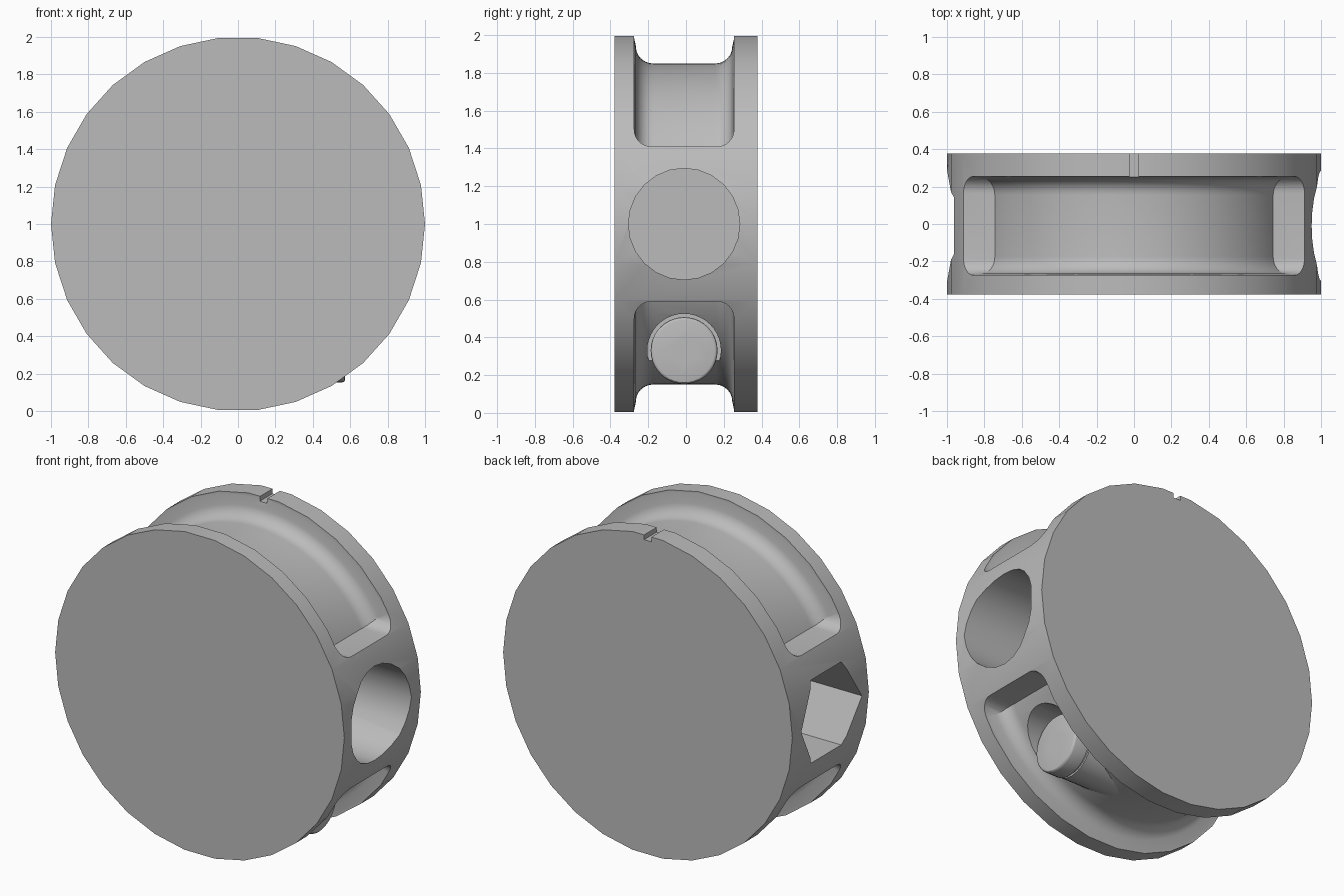
import bpy, bmesh, math
from mathutils import Matrix, Vector

if "Cube" in bpy.data.objects:
    bpy.data.objects.remove(bpy.data.objects["Cube"])

AXIS_Y = -0.01          # middle of groove, holes and screw
SCREW_Z = 0.33


def material(name, value):
    m = bpy.data.materials.new(name)
    m.use_nodes = True
    colour = (value, value, value, 1)
    m.diffuse_color = colour
    m.node_tree.nodes["Principled BSDF"].inputs["Base Color"].default_value = colour
    return m


grey = material("light grey", 0.5)


def finish(name, bm, helper=False):
    bmesh.ops.recalc_face_normals(bm, faces=bm.faces)
    mesh = bpy.data.meshes.new(name)
    bm.to_mesh(mesh)
    bm.free()
    mesh.materials.append(grey)
    ob = bpy.data.objects.new(name, mesh)
    bpy.context.collection.objects.link(ob)
    if helper:
        ob.hide_render = True
    return ob


def prism(name, axis, sides, radius, low, high, centre, turn=0, helper=False, bevel=0):
    """Regular prism along x or y, from low to high on that axis."""
    bm = bmesh.new()
    bmesh.ops.create_cone(bm, cap_ends=True, segments=sides, radius1=radius,
                          radius2=radius, depth=high - low)
    if bevel:
        rim = [e for e in bm.edges if all(v.co.z > 0 for v in e.verts)]
        bmesh.ops.bevel(bm, geom=rim, offset=bevel, segments=3, profile=0.5, affect='EDGES')
    direction = Vector((1, 0, 0)) if axis == "x" else Vector((0, 1, 0))
    spin = Matrix.Rotation(turn, 4, "Z")
    # local x ends up pointing along world z
    tilt = Matrix.Rotation(math.pi / 2, 4, "Y") if axis == "x" else Matrix.Rotation(-math.pi / 2, 4, "X")
    place = Matrix.Translation(Vector(centre) + direction * (low + high) / 2)
    bm.transform(place @ tilt @ spin)
    return finish(name, bm, helper)


def apply_boolean(ob, cutter, operation="DIFFERENCE"):
    mod = ob.modifiers.new("cut", "BOOLEAN")
    mod.operation = operation
    mod.solver = "EXACT"
    mod.object = cutter
    bpy.context.view_layer.objects.active = ob
    bpy.ops.object.modifier_apply(modifier=mod.name)
    bpy.data.objects.remove(cutter)


def box(name, low, high, round_lower=0, lower_sign=1):
    """Box cutter; optionally rounds the two x-edges nearest the middle."""
    bm = bmesh.new()
    low, high = Vector(low), Vector(high)
    bmesh.ops.create_cube(bm, size=1)
    bm.transform(Matrix.Translation((low + high) / 2) @ Matrix.Diagonal((high - low).to_4d()))
    if round_lower:
        target = low.z if lower_sign > 0 else high.z
        edges = [e for e in bm.edges
                 if all(abs(v.co.z - target) < 1e-4 for v in e.verts)
                 and abs(e.verts[0].co.y - e.verts[1].co.y) < 1e-4]
        bmesh.ops.bevel(bm, geom=edges, offset=round_lower, segments=8, profile=0.5, affect='EDGES')
    return finish(name, bm, True)


def groove_ring(name):
    """Ring with a filleted floor, revolved about the wheel axis."""
    half = [(0.275, 1.2), (0.268, 1.0)]
    for i in range(9):
        a = math.radians(90 * i / 8)
        half.append((0.165 + 0.09 * math.cos(a), 0.94 - 0.09 * math.sin(a)))
    profile = half + [(-y, r) for y, r in reversed(half)]
    bm = bmesh.new()
    steps = 90
    rings = []
    for s in range(steps):
        a = math.tau * s / steps
        rings.append([bm.verts.new((r * math.sin(a), y + AXIS_Y, 1 + r * math.cos(a)))
                      for y, r in profile])
    n = len(profile)
    for s in range(steps):
        p, q = rings[s], rings[(s + 1) % steps]
        for i in range(n):
            j = (i + 1) % n
            bm.faces.new((p[i], p[j], q[j], q[i]))
    return finish(name, bm, True)


# Wheel-shaped body with a facet corner at top and bottom
body = prism("disc_body", "y", 30, 1.0, -0.378, 0.378, (0, 0, 1), turn=math.pi / 2)

# Upper and lower rim pockets with rounded ends
for sign in (1, -1):
    ring = groove_ring("pocket_cutter")
    z0, z1 = (1.41, 2.4) if sign > 0 else (-0.4, 0.59)
    clip = box("pocket_clip", (-1.4, AXIS_Y - 0.264, z0), (1.4, AXIS_Y + 0.264, z1), 0.09, sign)
    apply_boolean(ring, clip, "INTERSECT")
    apply_boolean(body, ring)

# Round blind hole on one side, six-sided blind hole on the other
apply_boolean(body, prism("round_hole_cutter", "x", 24, 0.295, 0.25, 1.2,
                          (0, AXIS_Y, 1), helper=True))
apply_boolean(body, prism("hex_hole_cutter", "x", 6, 0.3, -1.2, -0.25,
                          (0, AXIS_Y, 1), helper=True))

# Seat for the screw head, and index notch on the back rim
apply_boolean(body, prism("screw_seat_cutter", "x", 40, 0.195, 0.45, 0.95,
                          (0, AXIS_Y, SCREW_Z), helper=True))
apply_boolean(body, box("notch_cutter", (-0.025, 0.2, 1.965), (0.025, 0.5, 2.2)))

# Clamping screw: sleeve, neck and socket head
sleeve = prism("screw_sleeve", "x", 40, 0.172, 0.0, 0.452, (0, AXIS_Y, SCREW_Z))
neck = prism("screw_neck", "x", 40, 0.16, 0.44, 0.48, (0, AXIS_Y, SCREW_Z))
head = prism("screw_head", "x", 40, 0.177, 0.47, 0.572, (0, AXIS_Y, SCREW_Z), bevel=0.016)
apply_boolean(head, prism("socket_cutter", "x", 6, 0.07, 0.5, 0.7,
                          (0, AXIS_Y, SCREW_Z), turn=math.pi / 6, helper=True))

# Smooth shading with crisp edges
for ob in (body, sleeve, neck, head):
    bpy.ops.object.select_all(action="DESELECT")
    ob.select_set(True)
    bpy.context.view_layer.objects.active = ob
    bpy.ops.object.shade_smooth_by_angle(angle=math.radians(30))
